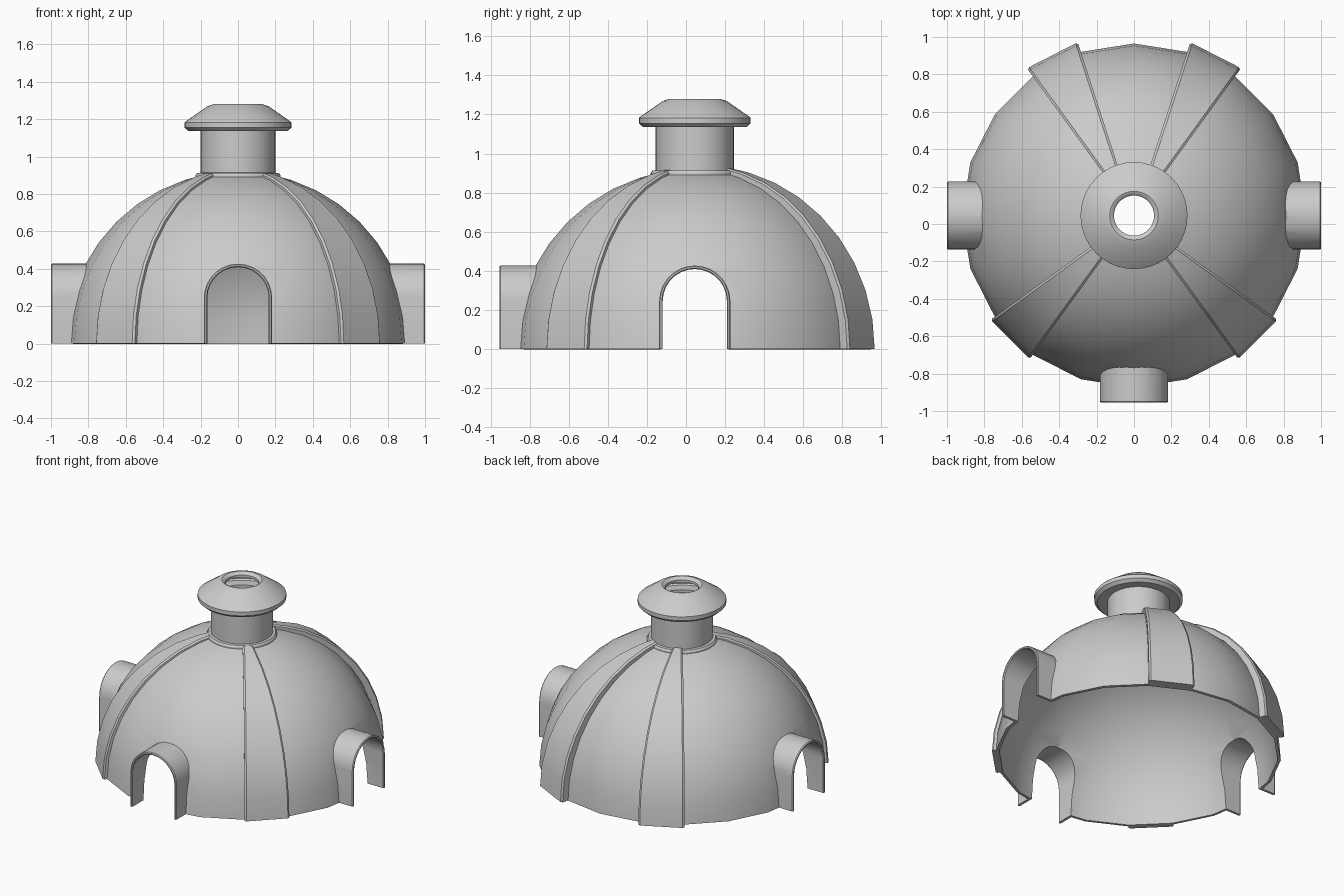
import bpy, bmesh
from math import sin, cos, pi, radians

if "Cube" in bpy.data.objects:
    bpy.data.objects.remove(bpy.data.objects["Cube"])

CY = 0.045      # dome axis in y
R = 0.92        # dome radius
WALL = 0.02
SEG = 20


def make(name, verts, faces, smooth=35):
    me = bpy.data.meshes.new(name)
    me.from_pydata(verts, [], faces)
    ob = bpy.data.objects.new(name, me)
    bpy.context.collection.objects.link(ob)
    ob.location.y = CY
    bm = bmesh.new()
    bm.from_mesh(me)
    if all(e.is_manifold for e in bm.edges):
        bmesh.ops.recalc_face_normals(bm, faces=bm.faces)
    bm.to_mesh(me)
    bm.free()
    activate(ob)
    if smooth:
        bpy.ops.object.shade_smooth_by_angle(angle=radians(smooth))
    return ob


def activate(ob):
    bpy.context.view_layer.update()
    bpy.ops.object.select_all(action='DESELECT')
    ob.select_set(True)
    bpy.context.view_layer.objects.active = ob


def apply(ob, kind, **props):
    m = ob.modifiers.new(kind, kind)
    for k, v in props.items():
        setattr(m, k, v)
    activate(ob)
    bpy.ops.object.modifier_apply(modifier=m.name)


def cut(ob, cutter):
    apply(ob, 'BOOLEAN', operation='DIFFERENCE', object=cutter, solver='EXACT')


def lathe(name, profile, n):
    verts = [(r * cos(2 * pi * j / n), r * sin(2 * pi * j / n), z)
             for r, z in profile for j in range(n)]
    faces = [(i * n + j, i * n + (j + 1) % n, (i + 1) * n + (j + 1) % n, (i + 1) * n + j)
             for i in range(len(profile) - 1) for j in range(n)]
    return make(name, verts, faces)


def loft(name, sections, closed=True):
    """Solid through equal closed cross-sections, capped at both ends."""
    n = len(sections[0])
    verts = [v for s in sections for v in s]
    faces = [(i * n + j, i * n + (j + 1) % n, (i + 1) * n + (j + 1) % n, (i + 1) * n + j)
             for i in range(len(sections) - 1) for j in range(n)]
    faces += [tuple(range(n)), tuple(range(len(verts) - n, len(verts)))]
    return make(name, verts, faces)


def arch(w, base=0.0, spring=0.245, n=14):
    """Doorway outline (across, up), from one foot to the other."""
    top = [(w * cos(pi * k / n), spring + w * sin(pi * k / n)) for k in range(n + 1)]
    return [(w, base)] + top + [(-w, base)]


# dome shell
elev = [radians(9 * k) for k in range(9)] + [radians(77.5)]
dome = lathe("dome", [(R * cos(e), R * sin(e)) for e in elev], SEG)
apply(dome, 'SOLIDIFY', thickness=WALL, offset=-1)

# inner space, used to trim the tunnels
bpy.ops.mesh.primitive_uv_sphere_add(segments=SEG, ring_count=20, radius=R - WALL,
                                     location=(0, CY, 0))
inner = bpy.context.object
inner.hide_render = True

# three arched entrance tunnels
for name, ang in (("front_tunnel", -90), ("right_tunnel", 0), ("left_tunnel", 180)):
    a = radians(ang)

    def place(d, outline):
        return [(d * cos(a) - s * sin(a), d * sin(a) + s * cos(a), z) for s, z in outline]

    def ring(d, inset):
        return place(d, arch(0.182 - inset) + arch(0.164 + inset)[::-1])

    cutter = loft("door_cutter", [place(0.5, arch(0.172, -0.1)), place(1.2, arch(0.172, -0.1))])
    cutter.hide_render = True
    cut(dome, cutter)
    bpy.data.objects.remove(cutter)
    tunnel = loft(name, [ring(0.6, 0), ring(0.994, 0), ring(1.0, 0.005)])
    cut(tunnel, inner)
    activate(tunnel)
    bpy.ops.object.shade_smooth_by_angle(angle=radians(35))
bpy.data.objects.remove(inner)
activate(dome)
bpy.ops.object.shade_smooth_by_angle(angle=radians(35))

# four tapering ribs, each one dome segment wide
for name, ang, lift in (("front_right_rib", -45, 0.018), ("front_left_rib", 225, 0.018),
                        ("back_right_rib", 63, 0.044), ("back_left_rib", 117, 0.044)):
    sections = []
    for e in elev:
        out = R + 0.012 + (lift - 0.004) * cos(e) ** 0.7
        bev = 0.008
        half = radians(9)
        sec = []
        for side, r, inset in ((-1, R - 0.01, 0), (-1, out - bev, 0), (-1, out, 0.012),
                               (1, out, 0.012), (1, out - bev, 0), (1, R - 0.01, 0)):
            t = radians(ang) + side * (half - min(inset / max(R * cos(e), 0.1), 0.05))
            sec.append((r * cos(e) * cos(t), r * cos(e) * sin(t), r * sin(e)))
        sections.append(sec)
    loft(name, sections)

# chimney with collar and flared cap, one continuous shell
chimney = lathe("chimney", [
    (0.226, 0.88), (0.226, 0.9), (0.218, 0.912), (0.2, 0.914), (0.2, 1.14),
    (0.265, 1.136), (0.286, 1.155), (0.286, 1.182), (0.277, 1.19), (0.165, 1.268),
    (0.13, 1.28), (0.123, 1.278), (0.107, 1.262), (0.107, 1.245)], 40)
apply(chimney, 'SOLIDIFY', thickness=WALL, offset=-1)
activate(chimney)
bpy.ops.object.shade_smooth_by_angle(angle=radians(30))
